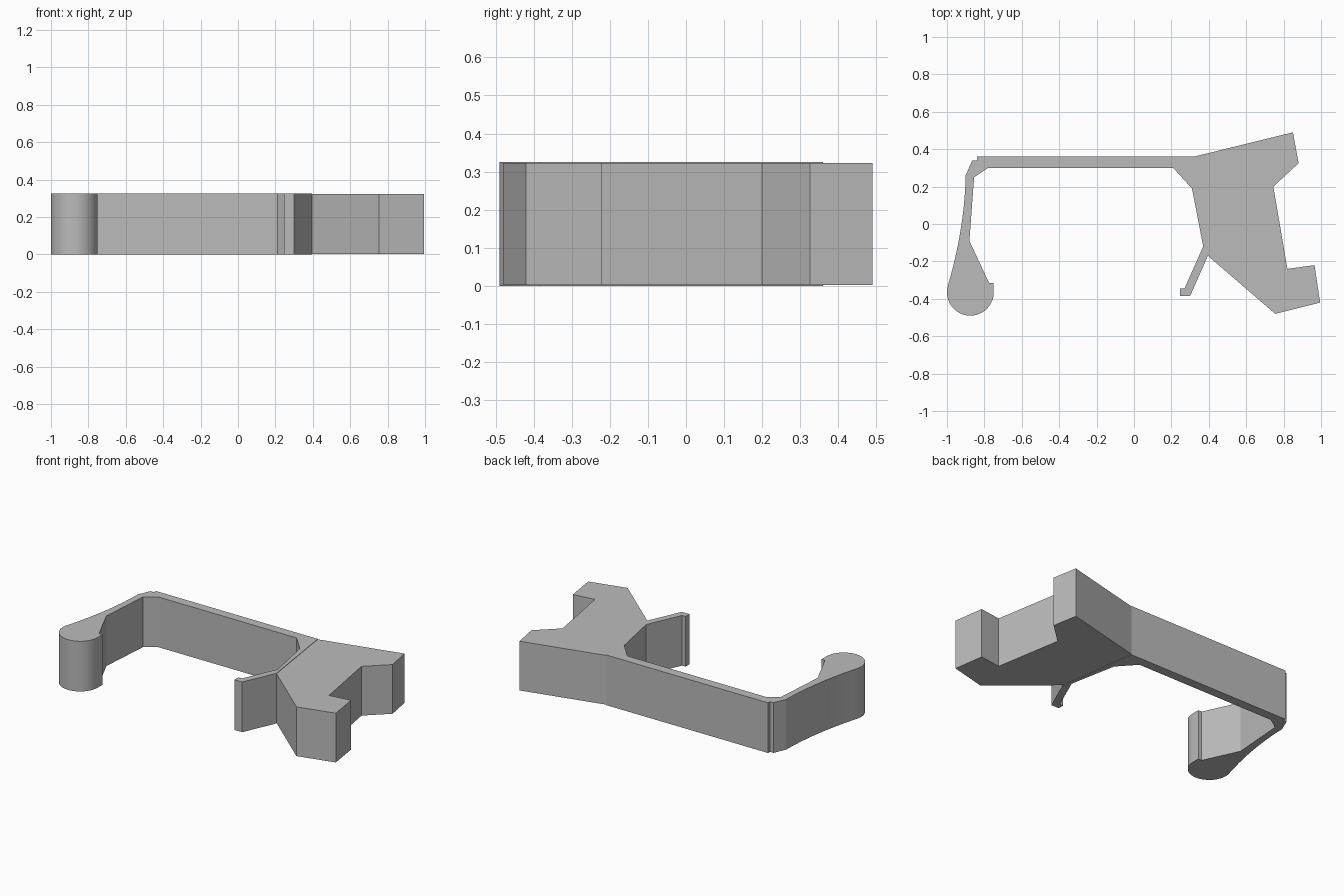
import bpy, bmesh, math
from mathutils import Vector

cube = bpy.data.objects.get("Cube")
if cube:
    bpy.data.objects.remove(cube)

HEIGHT = 0.325

grey = bpy.data.materials.new("plain grey")
grey.use_nodes = True
colour = (0.5, 0.5, 0.5, 1)
grey.diffuse_color = colour
grey.node_tree.nodes["Principled BSDF"].inputs["Base Color"].default_value = colour


def slab(name, outline, bottom=0.0, top=HEIGHT):
    """Extrude a flat plan outline upward into a solid part."""
    bm = bmesh.new()
    face = bm.faces.new([bm.verts.new((x, y, bottom)) for x, y in outline])
    grown = bmesh.ops.extrude_face_region(bm, geom=[face], use_keep_orig=True)
    raised = [v for v in grown["geom"] if isinstance(v, bmesh.types.BMVert)]
    bmesh.ops.translate(bm, verts=raised, vec=(0, 0, top - bottom))
    bmesh.ops.recalc_face_normals(bm, faces=bm.faces)
    mesh = bpy.data.meshes.new(name)
    bm.to_mesh(mesh)
    bm.free()
    mesh.materials.append(grey)
    obj = bpy.data.objects.new(name, mesh)
    bpy.context.collection.objects.link(obj)
    return obj


def bend(start, control, end, steps):
    """Points along a quadratic curve."""
    a, b, c = Vector(start), Vector(control), Vector(end)
    for i in range(steps + 1):
        t = i / steps
        yield tuple(a * (1 - t) ** 2 + b * 2 * t * (1 - t) + c * t * t)


def arc(centre, radius, start, end, steps):
    for i in range(steps + 1):
        a = math.radians(start + (end - start) * i / steps)
        yield centre[0] + radius * math.cos(a), centre[1] + radius * math.sin(a)


# Hooked arm with its rounded end and small inner lip
round_end = list(arc((-0.875, -0.365), 0.125, 163, 360, 32))
outer_curve = list(bend((-0.90, 0.26), (-0.905, -0.02), round_end[0], 14))
hook = slab("hooked_arm",
            [(-0.84, 0.34), (-0.865, 0.34)] + outer_curve + round_end[1:]
            + [(-0.75, -0.315), (-0.775, -0.315), (-0.88, -0.09),
               (-0.855, 0.25), (-0.78, 0.30)])

# Straight crossbar
slab("crossbar", [(-0.84, 0.36), (-0.84, 0.34), (-0.78, 0.30),
                  (0.21, 0.30), (0.32, 0.36)])

# Gusset joining the crossbar to the grip
slab("gusset", [(0.32, 0.36), (0.21, 0.30), (0.31, 0.19),
                (0.37, -0.12), (0.395, -0.17)])

# Thin catch with a small foot
slab("catch", [(0.37, -0.12), (0.27, -0.345), (0.245, -0.345),
               (0.245, -0.385), (0.30, -0.385), (0.395, -0.17)])

# Notched grip, slightly shallower than the arm
slab("grip", [(0.32, 0.36), (0.395, -0.17), (0.755, -0.48), (0.995, -0.42),
              (0.965, -0.22), (0.82, -0.24), (0.745, 0.20),
              (0.88, 0.325), (0.85, 0.49)], 0.003, HEIGHT - 0.003)

# Smooth only the curved walls of the hook
bpy.ops.object.select_all(action="DESELECT")
hook.select_set(True)
bpy.context.view_layer.objects.active = hook
bpy.ops.object.shade_smooth_by_angle(angle=math.radians(20))
